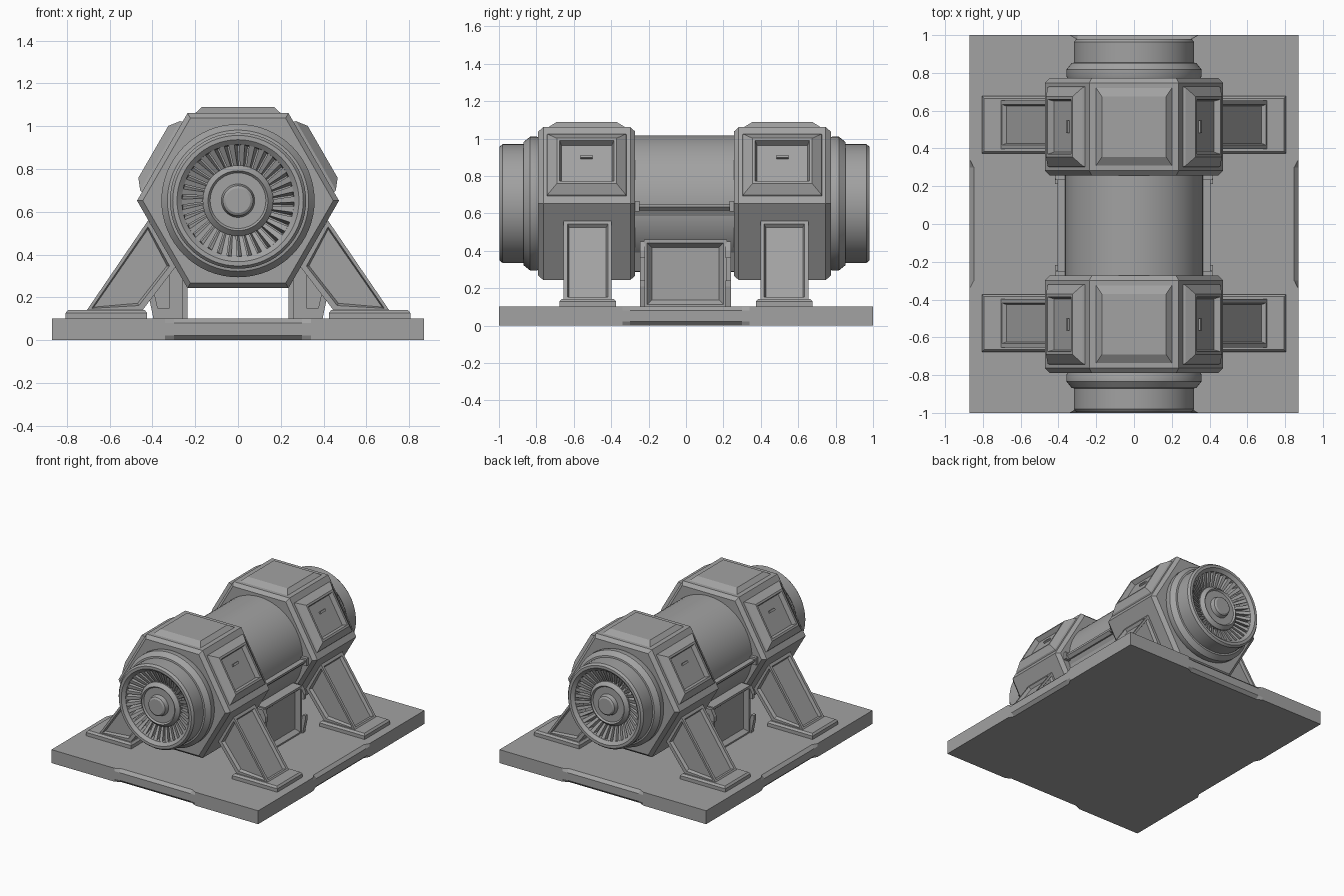
import bpy, bmesh
from math import sin, cos, pi, radians
from mathutils import Vector, Matrix

if "Cube" in bpy.data.objects:
    bpy.data.objects.remove(bpy.data.objects["Cube"])

GREY = (0.36, 0.36, 0.36, 1)
metal = bpy.data.materials.new("plain_grey")
metal.use_nodes = True
metal.diffuse_color = GREY
metal.node_tree.nodes["Principled BSDF"].inputs["Base Color"].default_value = GREY

AXIS_Z = 0.652     # height of the drum axis
SHIFT = -0.008     # the drum sits slightly towards the front


def finish(name, bm, mirror="", shift=SHIFT, smooth=False):
    bmesh.ops.recalc_face_normals(bm, faces=bm.faces)
    mesh = bpy.data.meshes.new(name)
    bm.to_mesh(mesh)
    bm.free()
    mesh.materials.append(metal)
    obj = bpy.data.objects.new(name, mesh)
    bpy.context.collection.objects.link(obj)
    obj.location.y = shift
    if smooth:
        bpy.ops.object.select_all(action="DESELECT")
        bpy.context.view_layer.objects.active = obj
        obj.select_set(True)
        bpy.ops.object.shade_smooth_by_angle(angle=radians(25))
    if mirror:
        mod = obj.modifiers.new("mirror", "MIRROR")
        mod.use_axis = ("X" in mirror, "Y" in mirror, False)
        mod.use_mirror_merge = False
    return obj


def loft(bm, rings):
    """Skin a list of equal point rings and cap both ends."""
    loops = [[bm.verts.new(p) for p in ring] for ring in rings]
    n = len(loops[0])
    for a, b in zip(loops, loops[1:]):
        for i in range(n):
            j = (i + 1) % n
            bm.faces.new((a[i], a[j], b[j], b[i]))
    bm.faces.new(loops[0])
    bm.faces.new(loops[-1])


def turned(name, profile, sides, mirror="", smooth=True):
    """Solid of revolution about the drum axis from (radius, y) pairs."""
    bm = bmesh.new()
    loft(bm, [[(r * cos(2 * pi * i / sides), y, AXIS_Z + r * sin(2 * pi * i / sides))
               for i in range(sides)] for r, y in profile])
    return finish(name, bm, mirror, smooth=smooth)


def prism(bm, outline, y0, y1):
    """Extrude an (x, z) outline along y."""
    loft(bm, [[(x, y, z) for x, z in outline] for y in (y0, y1)])


def plate(name, centre, tilt, levels, mirror):
    """Stepped rectangle from (half y, half height, offset); tilt raises the normal."""
    n = Vector((cos(tilt), 0, sin(tilt)))
    v = Vector((-sin(tilt), 0, cos(tilt)))
    u = Vector((0, 1, 0))
    bm = bmesh.new()
    loft(bm, [[Vector(centre) + u * a * hu + v * b * hv + n * h
               for a, b in ((-1, -1), (1, -1), (1, 1), (-1, 1))]
              for hu, hv, h in levels])
    return finish(name, bm, mirror)


def recess(bm, rule, margin, lip, depth):
    """Sink a panel into every face that passes the rule."""
    bm.normal_update()
    bmesh.ops.recalc_face_normals(bm, faces=bm.faces)
    faces = [f for f in bm.faces if rule(f.normal)]
    bmesh.ops.inset_individual(bm, faces=faces, thickness=margin)
    bmesh.ops.inset_individual(bm, faces=faces, thickness=lip, depth=-depth)


# Base slab, with the middle of each edge chamfered top and bottom
def slab_ring(z, cut):
    pts = []
    for k in range(4):
        half, out = (0.87, 1.0) if k % 2 == 0 else (1.0, 0.87)
        turn = Matrix.Rotation(k * pi / 2, 3, "Z")
        for along, inset in ((-half, 0), (-0.34, 0), (-0.3, cut), (0.3, cut), (0.34, 0)):
            pts.append(turn @ Vector((along, -out + inset, z)))
    return pts


bm = bmesh.new()
loft(bm, [slab_ring(0, 0.022), slab_ring(0.022, 0), slab_ring(0.08, 0), slab_ring(0.102, 0.022)])
finish("base_slab", bm, shift=0)

# Central drum and the angular casing beneath it
turned("drum", [(0.365, -0.3), (0.365, 0.3)], 64)
bm = bmesh.new()
prism(bm, [(-0.39, 0.645), (0.39, 0.645), (0.2, 0.29), (-0.2, 0.29)], -0.29, 0.29)
finish("lower_casing", bm)

# Side rails with end clamps
bm = bmesh.new()
rail = [(0.34, 0.65), (0.405, 0.65), (0.405, 0.635), (0.385, 0.615), (0.34, 0.615)]
prism(bm, rail, -0.28, 0.28)
for side in (-1, 1):
    prism(bm, [(0.34, 0.665), (0.415, 0.665), (0.415, 0.61), (0.34, 0.61)],
          side * 0.24, side * 0.28)
finish("side_rail", bm, "X")

# Hexagonal housings
turned("hex_housing", [(0.445, 0.264), (0.472, 0.29), (0.472, 0.755), (0.445, 0.782)],
       6, "Y", smooth=False)

# Raised pads on the housings: solid on top, framed windows on the shoulders
MID = 0.523
APOTHEM = 0.472 * cos(pi / 6)
plate("top_pad", (0, MID, AXIS_Z + APOTHEM), pi / 2,
      [(0.205, 0.2, -0.01), (0.205, 0.2, 0), (0.16, 0.17, 0.028)], "Y")
shoulder = Vector((APOTHEM * cos(pi / 6), MID, AXIS_Z + APOTHEM / 2))
plate("shoulder_window", shoulder, pi / 6,
      [(0.212, 0.19, -0.01), (0.212, 0.19, 0), (0.208, 0.186, 0.012), (0.16, 0.14, 0.048),
       (0.145, 0.125, 0.048), (0.135, 0.115, 0.014)], "XY")
plate("window_latch", shoulder + Vector((-0.02, 0, 0.035)), pi / 6,
      [(0.032, 0.008, 0.005), (0.032, 0.008, 0.026)], "XY")

# Stepped end collars with a hollow rim and a hub
turned("end_collar", [(0.345, 0.76), (0.358, 0.79), (0.358, 0.825), (0.33, 0.86),
                      (0.318, 0.862), (0.318, 0.972), (0.305, 0.988), (0.285, 0.988),
                      (0.262, 0.968), (0.258, 0.89), (0.165, 0.885), (0.165, 0.925),
                      (0.14, 0.95), (0.13, 0.938), (0.078, 0.938), (0.07, 0.968),
                      (0.058, 0.976)], 64, "Y")

# Radial fan blades forming a funnel inside the rim
bm = bmesh.new()
BLADES = 34
for i in range(BLADES):
    start = len(bm.verts)
    outline = [(0.16, 0.885), (0.262, 0.885), (0.262, 0.965), (0.16, 0.915)]
    loft(bm, [[(r, y, s * 0.052 * r + (y - 0.93) * 0.2) for r, y in outline]
              for s in (-1, 1)])
    bm.verts.ensure_lookup_table()
    bmesh.ops.rotate(bm, verts=bm.verts[start:], cent=(0, 0, 0),
                     matrix=Matrix.Rotation(2 * pi * i / BLADES, 3, "Y"))
bmesh.ops.translate(bm, verts=bm.verts, vec=(0, 0, AXIS_Z))
finish("fan_blades", bm, "Y")

# Sloping legs with sunken panels on the front, back and outer faces
bm = bmesh.new()
prism(bm, [(0.71, 0.135), (0.42, 0.56), (0.29, 0.345), (0.45, 0.135)], 0.397, 0.654)
recess(bm, lambda n: abs(n.y) > 0.9 or (n.x > 0.3 and n.z > 0.2), 0.03, 0.012, 0.022)
finish("leg", bm, "XY", shift=0)

# Feet
bm = bmesh.new()
rect = ((-1, -1), (1, -1), (1, 1), (-1, 1))
loft(bm, [[(0.615 + a * hx, 0.525 + b * hy, z) for a, b in rect]
          for hx, hy, z in ((0.19, 0.152, 0.09), (0.19, 0.152, 0.128), (0.178, 0.14, 0.142))])
finish("foot", bm, "XY", shift=0)

# Panelled boxes under the drum
bm = bmesh.new()
prism(bm, [(0.235, 0.095), (0.385, 0.095), (0.385, 0.46), (0.235, 0.46)], -0.222, 0.222)
recess(bm, lambda n: n.x > 0.9, 0.025, 0.035, 0.03)
finish("under_box", bm, "X", shift=-0.003)

# Hooked brackets on the box ends
bm = bmesh.new()
hook = [(0.26, 0.1), (0.395, 0.1), (0.418, 0.21), (0.418, 0.24), (0.395, 0.24),
        (0.375, 0.15), (0.32, 0.15), (0.32, 0.41), (0.36, 0.41), (0.38, 0.36),
        (0.405, 0.36), (0.405, 0.4), (0.38, 0.45), (0.26, 0.45)]
prism(bm, hook, 0.215, 0.244)
finish("box_bracket", bm, "XY", shift=-0.003)
